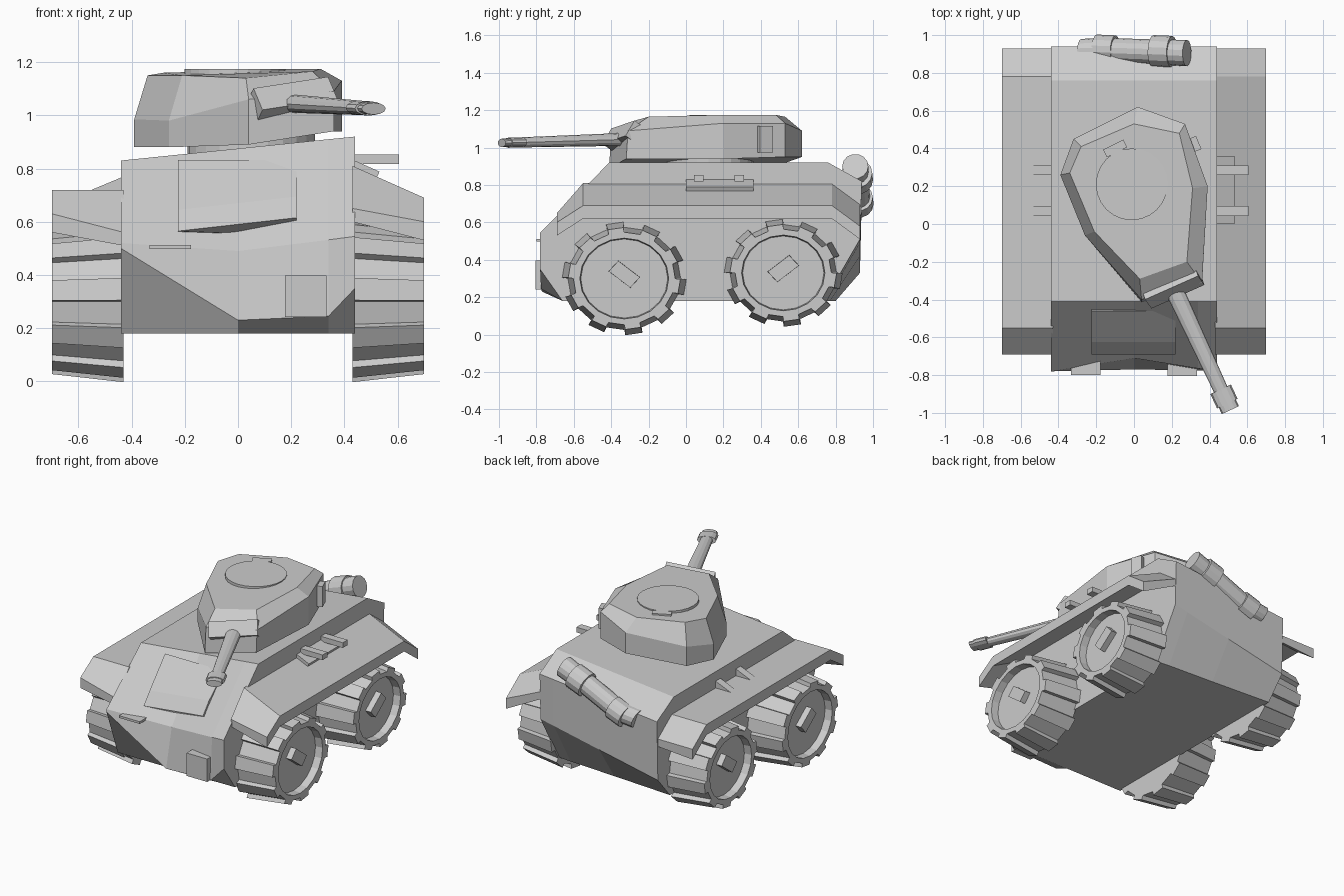
import bpy, bmesh
from math import sin, cos, pi, radians
from mathutils import Vector, Matrix

if "Cube" in bpy.data.objects:
    bpy.data.objects.remove(bpy.data.objects["Cube"])


def finish(name, bm):
    bmesh.ops.recalc_face_normals(bm, faces=bm.faces)
    me = bpy.data.meshes.new(name)
    bm.to_mesh(me)
    bm.free()
    ob = bpy.data.objects.new(name, me)
    bpy.context.collection.objects.link(ob)
    return ob


def add_loft(bm, rings):
    loops = [[bm.verts.new(p) for p in r] for r in rings]
    n = len(loops[0])
    for a, b in zip(loops, loops[1:]):
        for i in range(n):
            j = (i + 1) % n
            bm.faces.new((a[i], a[j], b[j], b[i]))
    bm.faces.new(loops[0])
    bm.faces.new(loops[-1])


def loft(name, rings):
    bm = bmesh.new()
    add_loft(bm, rings)
    return finish(name, bm)


def add_box(bm, mat, size):
    bmesh.ops.create_cube(bm, size=1, matrix=mat @ Matrix.Diagonal((*size, 1)))


def box(name, loc, size, rot=(0, 0, 0)):
    bm = bmesh.new()
    r = Matrix.Rotation(radians(rot[2]), 4, 'Z') @ Matrix.Rotation(radians(rot[1]), 4, 'Y') \
        @ Matrix.Rotation(radians(rot[0]), 4, 'X')
    add_box(bm, Matrix.Translation(loc) @ r, size)
    return finish(name, bm)


def tube(name, stations, sides=12, flat=1.0):
    """Round section along stations of (point, radius); one shared axis."""
    axis = (Vector(stations[-1][0]) - Vector(stations[0][0])).normalized()
    u = axis.cross(Vector((0, 0, 1))).normalized() if abs(axis.z) < .99 else Vector((1, 0, 0))
    v = u.cross(axis)
    return loft(name, [[Vector(p) + r * (cos(2 * pi * i / sides) * u + flat * sin(2 * pi * i / sides) * v)
                        for i in range(sides)] for p, r in stations])


def disc(name, x, y, z0, z1, r, sides=24):
    return tube(name, [((x, y, z0), r), ((x, y, z1), r)], sides)


# Hull: side profiles across the width, with a skewed roof and slanted tail plate
hull = {
    -0.44: [(-.41, .83), (-.78, .52), (-.78, .50), (-.66, .18), (.80, .18), (.93, .33), (.94, .73), (.76, .83)],
    0.0: [(-.41, .875), (-.71, .49), (-.77, .23), (-.66, .18), (.77, .18), (.93, .42), (.94, .775), (.76, .875)],
    0.34: [(-.41, .91), (-.765, .532), (-.775, .245), (-.66, .18), (.75, .18), (.93, .49), (.94, .81), (.76, .91)],
    0.44: [(-.41, .92), (-.78, .545), (-.78, .35), (-.66, .18), (.74, .18), (.93, .51), (.94, .82), (.76, .92)],
}
loft("hull", [[(x, y, z) for y, z in prof] for x, prof in hull.items()])

# Hatch slab lying on the front slope
loft("front_hatch", [[(x, -.46, .832), (x, -.625, .665 + d), (x, -.69, .585 + d), (x, -.60, .55), (x, -.44, .75)]
                     for x, d in ((-.225, -.02), (.22, .03))])

# Tow plates low on the nose
box("tow_plate_right", (.255, -.76, .32), (.155, .09, .155))
box("tow_plate_left", (-.255, -.75, .505), (.155, .1, .015))

# Fenders: sheets bent down at both ends, right one steeper than left
for side, s, zi, zo in (("right", 1, .81, .69), ("left", -1, .72, .72)):
    rings = []
    for y, di, do in ((-.69, -.16, -.09), (-.55, 0, 0), (.78, 0, 0), (.93, -.11, -.11)):
        rings.append([(s * .43, y, zi + di), (s * .70, y, zo + do),
                      (s * .70, y, zo + do - .07), (s * .43, y, zi + di - .05)])
    loft(f"{side}_fender", rings)

# Side racks: plate with two ribs on the right, wedge ribs on the left
box("right_rack", (.48, .18, .795), (.10, .36, .03), (0, 24, 0))
for y in (.285, .068):
    box("right_rack_rib", (.51, y, .835), (.19, .052, .035))
    loft("left_rack_rib", [[(-.43, yy, .77), (-.55, yy, .72), (-.43, yy, .70)]
                           for yy in (y - .026, y + .026)])


# Wheels: dished, slightly tapered drum with tread cleats and a hub block
def wheel(name, s, cy, cz, r, stretch, hub_rot):
    bm = bmesh.new()
    n = 20

    def ring(x, rr):
        return [(x, rr * cos(2 * pi * i / n), rr * sin(2 * pi * i / n)) for i in range(n)]
    add_loft(bm, [ring(.43, r - .025), ring(.70, r - .025), ring(.70, r - .06), ring(.65, r - .07)])
    for k in range(10):
        turn = Matrix.Rotation(2 * pi * (k + .25) / 10, 4, 'X')
        add_box(bm, turn @ Matrix.Translation((.565, 0, r - .03)), (.27, .085, .06))
    hub = Matrix.Translation((.65, 0, .025)) @ Matrix.Rotation(radians(hub_rot), 4, 'X')
    add_box(bm, hub, (.08, .15, .08))
    for v in bm.verts:
        taper = 1 - .1 * (v.co.x - .43) / .27
        v.co = Vector((s * v.co.x, cy + v.co.y * stretch * taper, cz + v.co.z * taper))
    finish(name, bm)


for side, s in (("right", 1), ("left", -1)):
    wheel(f"{side}_front_wheel", s, -.33, .30, .30, 1.1, -40)
    wheel(f"{side}_rear_wheel", s, .52, .33, .285, 1.1, 40)

# Turret: lopsided eight-sided shell (belt x, y, bottom z, belt z, top x, y, z)
shell = [
    (.02, .62, .95, 1.09, .00, .53, 1.165), (-.32, .45, .89, 1.02, -.28, .41, 1.16),
    (-.39, .26, .88, .985, -.34, .27, 1.15), (-.26, -.06, .88, .98, -.21, -.04, 1.15),
    (.04, -.40, .89, 1.06, .03, -.29, 1.14), (.36, -.31, .94, 1.09, .28, -.20, 1.165),
    (.39, .20, .94, 1.13, .31, .19, 1.175), (.27, .53, .95, 1.13, .24, .48, 1.175)]
loft("turret", [[(p[0], p[1] * 1.03 if p[1] < -.2 else p[1], p[2]) for p in shell],
                [(p[0], p[1], p[3]) for p in shell],
                [p[4:] for p in shell]])
disc("turret_ring", .05, .12, .80, .95, .24)

# Roof hatch and small roof and side blocks
disc("roof_hatch", -.012, .21, 1.12, 1.175, .19)
box("periscope", (-.10, .40, 1.15), (.12, .045, .05), (0, 0, 27))
box("turret_side_block", (.315, .42, 1.045), (.06, .075, .14), (0, 0, 22))

# Gun: leaning mantlet block, tapered barrel and muzzle collar
box("gun_mantlet", (.205, -.33, 1.06), (.31, .08, .10), (-35, -8, 24))
g0, g1 = Vector((.19, -.30, 1.045)), Vector((.51, -.985, 1.025))
tube("gun_barrel", [(g0, .05), (g0.lerp(g1, .9), .038)], 12, .7)
tube("gun_muzzle", [(g0.lerp(g1, .84), .06), (g0.lerp(g1, .95), .06),
                    (g0.lerp(g1, .95), .05), (g1, .05)], 12, .45)

# Exhaust: slanting pipe across the back with two collars
pipe = [((.28, .905, .90), .07), ((.15, .91, .85), .066), ((-.15, .92, .715), .065), ((-.28, .915, .70), .065)]
tube("exhaust_pipe", pipe, 14)
for x, y, z, r in ((.15, .915, .845, .083), (-.15, .925, .715, .076)):
    d = Vector((.05, -.002, .018))
    c = Vector((x, y, z))
    tube("exhaust_collar", [(c + d, r), (c - d, r)], 14)
